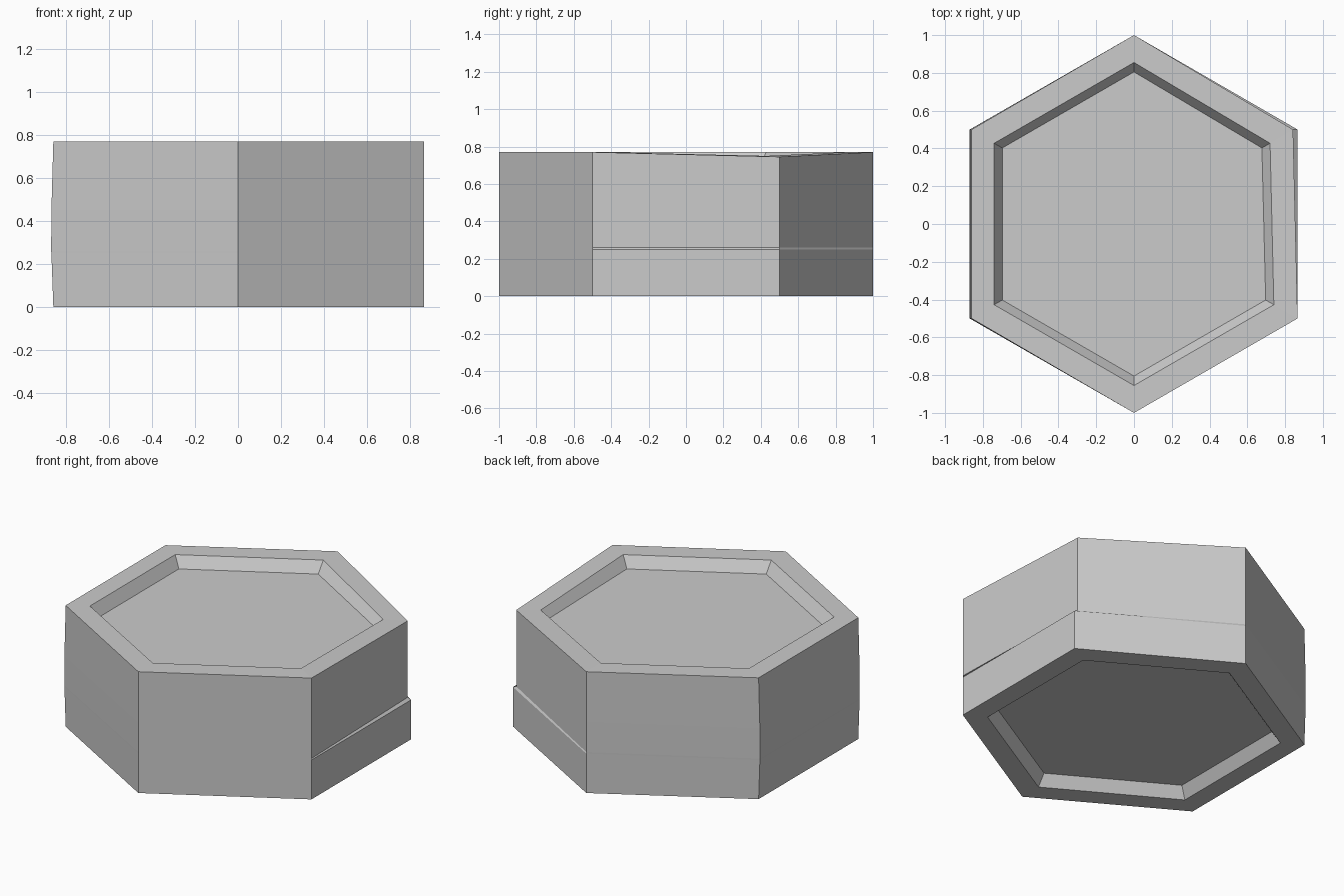
import bpy, bmesh
from math import cos, sin, radians

if "Cube" in bpy.data.objects:
    bpy.data.objects.remove(bpy.data.objects["Cube"])

# Rings from the underside floor, around the outer wall, to the top floor:
# radius, height, dx of back-right corner, dz of back-right corner, dx of left corners
rings = [
    (0.805, 0.07, 0, 0, 0),
    (0.855, 0.0, 0, 0, 0),
    (1.0, 0.0, 0, 0, 0.006),
    (1.0, 0.25, 0, 0, -0.003),
    (1.0, 0.26, -0.024, 0, -0.004),
    (1.0, 0.45, -0.024, 0, -0.003),
    (1.0, 0.77, -0.024, -0.025, 0.006),
    (0.855, 0.77, -0.02, -0.02, 0),
    (0.805, 0.70, -0.02, 0, 0),
]

bm = bmesh.new()
loops = []
for r, z, chip_x, chip_z, left_x in rings:
    loop = []
    for k in range(6):
        a = radians(90 + 60 * k)
        x, y, h = r * cos(a), r * sin(a), z
        if k == 5:            # worn corner
            x += chip_x
            h += chip_z
        if k in (1, 2):       # slight bulge of the left wall
            x += left_x
        loop.append(bm.verts.new((x, y, h)))
    loops.append(loop)

# Walls between rings and the two recessed floors
for a, b in zip(loops, loops[1:]):
    for k in range(6):
        n = (k + 1) % 6
        bm.faces.new((a[k], a[n], b[n], b[k]))
bm.faces.new(loops[0][::-1])
bm.faces.new(loops[-1])
bmesh.ops.recalc_face_normals(bm, faces=bm.faces)

mesh = bpy.data.meshes.new("hexagonal_block")
bm.to_mesh(mesh)
bm.free()
block = bpy.data.objects.new("hexagonal_block", mesh)
bpy.context.collection.objects.link(block)
